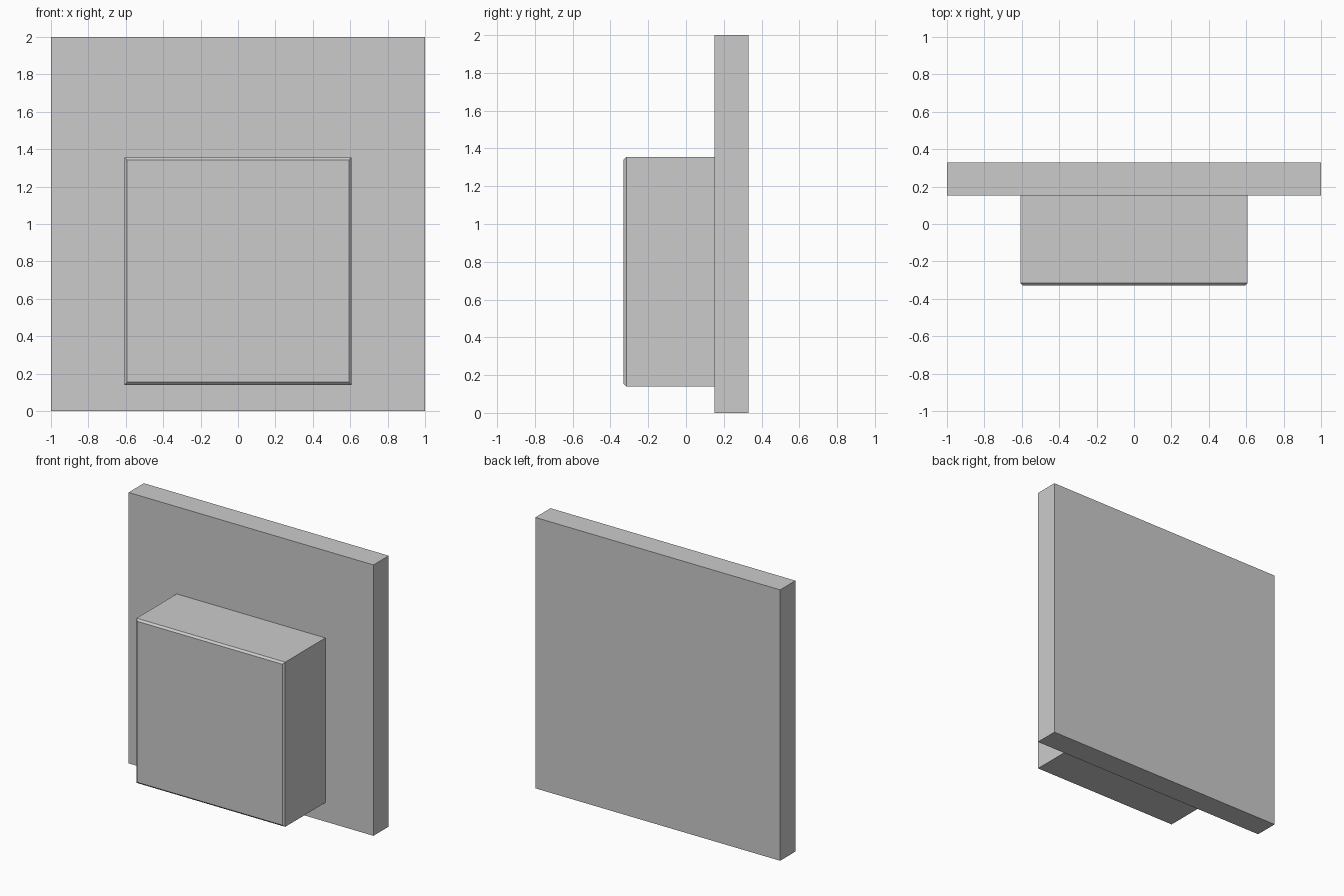
import bpy, bmesh

if "Cube" in bpy.data.objects:
    bpy.data.objects.remove(bpy.data.objects["Cube"])


def box(name, lo, hi, front_chamfer=0.0):
    """Box between two corners, optionally chamfered around its front face."""
    bm = bmesh.new()
    bmesh.ops.create_cube(bm, size=1)
    for v in bm.verts:
        v.co = [lo[i] if v.co[i] < 0 else hi[i] for i in range(3)]
    if front_chamfer:
        edges = [e for e in bm.edges
                 if all(abs(v.co.y - lo[1]) < 1e-5 for v in e.verts)]
        bmesh.ops.bevel(bm, geom=edges, offset=front_chamfer,
                        segments=1, affect='EDGES')
    mesh = bpy.data.meshes.new(name)
    bm.to_mesh(mesh)
    bm.free()
    obj = bpy.data.objects.new(name, mesh)
    bpy.context.collection.objects.link(obj)
    return obj


# Square back plate standing on the ground
box("back_plate", (-1, 0.152, 0), (1, 0.33, 2))

# Protruding block with a thin chamfer around the front face
box("front_block", (-0.607, -0.33, 0.14), (0.607, 0.152, 1.356), 0.014)
